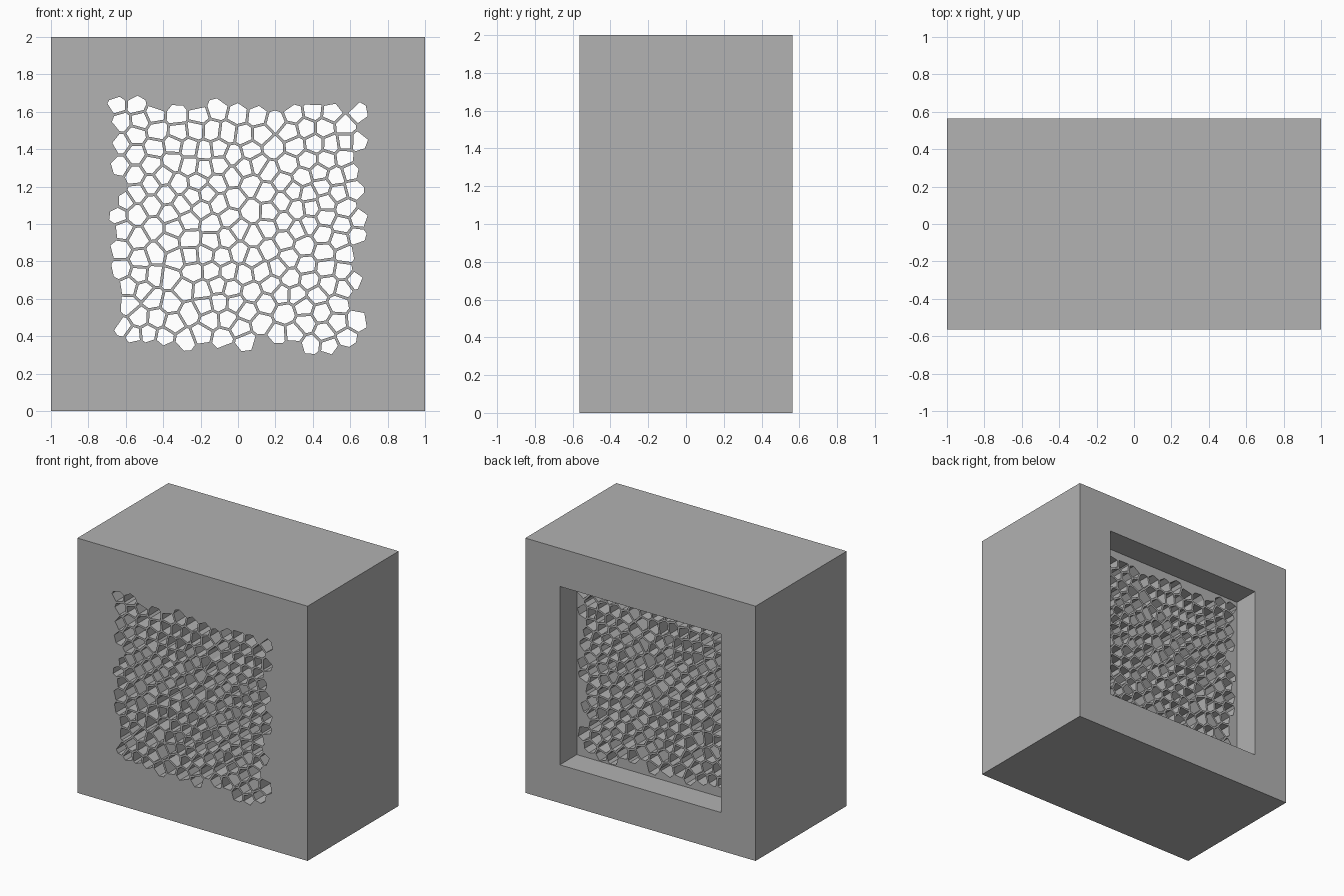
import bpy, bmesh, random
from mathutils import Vector

if "Cube" in bpy.data.objects:
    bpy.data.objects.remove(bpy.data.objects["Cube"])

DEPTH = 1.13        # block thickness
HALF = 0.7          # half size of the grille and rear recess
RECESS = 0.21       # depth of the rear recess
SPACING = 0.073     # least distance between cell centres
WALL = 0.015        # wall between two cells
FIELD = 0.85        # half size of the seeded area

grey = bpy.data.materials.new("plain grey")
grey.use_nodes = True
colour = (0.445, 0.445, 0.445, 1)
grey.diffuse_color = colour
grey.node_tree.nodes["Principled BSDF"].inputs["Base Color"].default_value = colour


def finish(bm, name):
    bmesh.ops.recalc_face_normals(bm, faces=bm.faces)
    mesh = bpy.data.meshes.new(name)
    bm.to_mesh(mesh)
    bm.free()
    mesh.materials.append(grey)
    obj = bpy.data.objects.new(name, mesh)
    bpy.context.collection.objects.link(obj)
    return obj


def box(name, size, centre):
    bm = bmesh.new()
    bmesh.ops.create_cube(bm, size=1)
    bmesh.ops.scale(bm, vec=size, verts=bm.verts)
    bmesh.ops.translate(bm, vec=centre, verts=bm.verts)
    return finish(bm, name)


def cut(target, cutter):
    mod = target.modifiers.new("cut", 'BOOLEAN')
    mod.operation, mod.solver, mod.object = 'DIFFERENCE', 'EXACT', cutter
    bpy.context.view_layer.objects.active = target
    bpy.ops.object.modifier_apply(modifier=mod.name)
    bpy.data.objects.remove(cutter)


def clip(poly, point, normal):
    # Keep the part of a polygon behind a line
    out = []
    for a, b in zip(poly, poly[1:] + poly[:1]):
        da, db = (a - point).dot(normal), (b - point).dot(normal)
        if da <= 0:
            out.append(a)
        if da * db < 0:
            out.append(a.lerp(b, da / (da - db)))
    return out


def cell(site, sites, gap):
    poly = [Vector((sx * FIELD, sy * FIELD)) for sx, sy in ((-1, -1), (1, -1), (1, 1), (-1, 1))]
    for other in sites:
        d = other - site
        if 0 < d.length < SPACING * 4:
            n = d.normalized()
            poly = clip(poly, site + d / 2 - n * gap / 2, n)
    return poly


# Scattered, evenly spaced cell centres
random.seed(4)
sites = []
for _ in range(12000):
    p = Vector((random.uniform(-FIELD, FIELD), random.uniform(-FIELD, FIELD)))
    if all((p - q).length > SPACING for q in sites):
        sites.append(p)
polys = [cell(s, sites, 0) for s in sites]
sites = [sum(p, Vector((0, 0))) / len(p) for p in polys]

# Through holes: every cell lying wholly inside the grille square
bm = bmesh.new()
for site in sites:
    poly = cell(site, sites, WALL)
    if max(max(abs(v.x), abs(v.y)) for v in poly) > HALF:
        continue
    rings = [[bm.verts.new((v.x, y, v.y + 1)) for v in poly] for y in (-DEPTH, DEPTH)]
    bm.faces.new(rings[0])
    bm.faces.new(rings[1][::-1])
    for i in range(len(poly)):
        bm.faces.new((rings[0][i - 1], rings[1][i - 1], rings[1][i], rings[0][i]))
holes = finish(bm, "hole_cutter")

# Block with a square rear recess and the cellular grille
block = box("grille_block", (2, DEPTH, 2), (0, 0, 1))
cut(block, box("recess_cutter", (2 * HALF, 2 * RECESS, 2 * HALF), (0, DEPTH / 2, 1)))
cut(block, holes)
